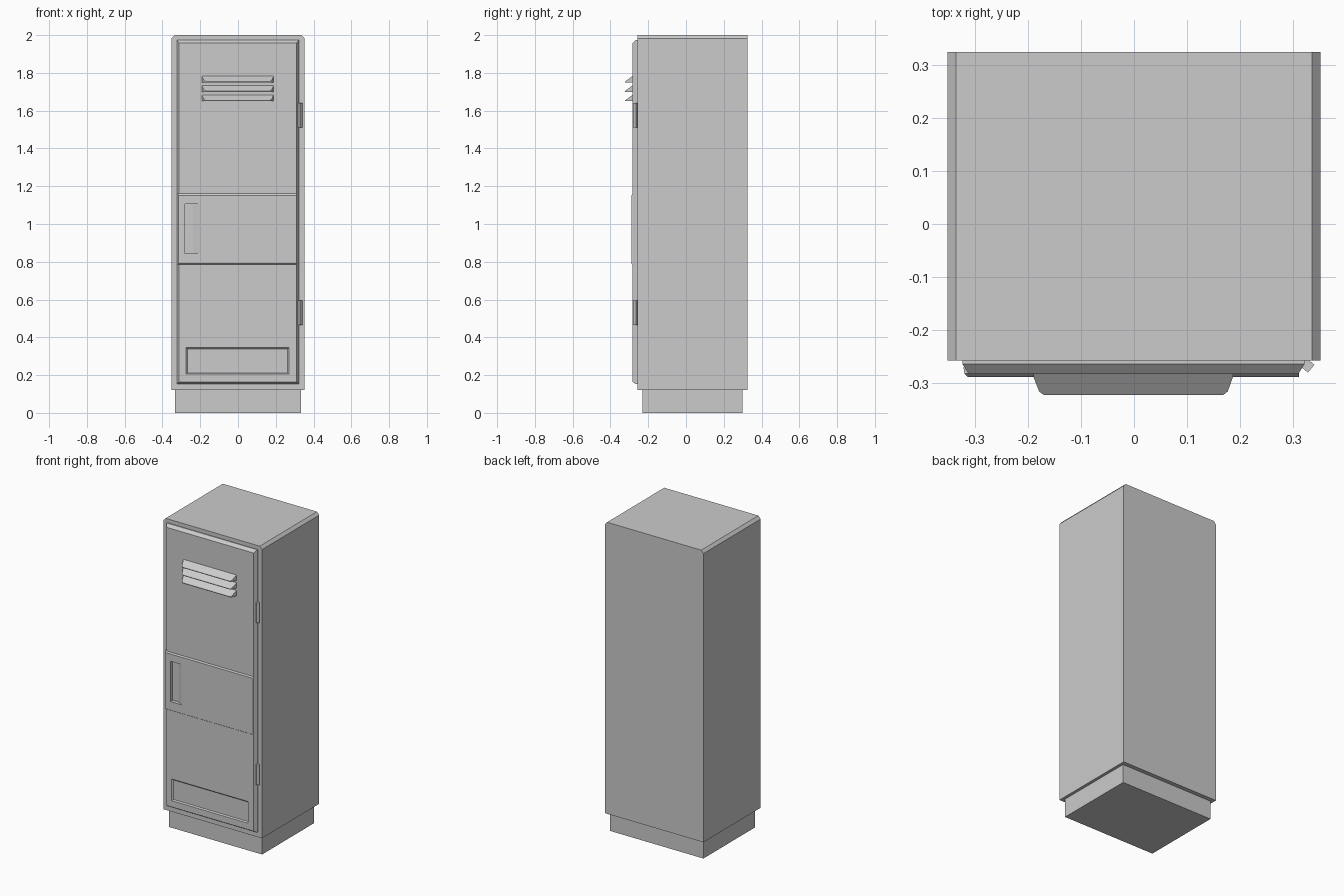
import bpy, bmesh, math

if "Cube" in bpy.data.objects:
    bpy.data.objects.remove(bpy.data.objects["Cube"])


def loft(name, rings):
    """Closed solid from a list of point rings with equal counts."""
    bm = bmesh.new()
    vs = [[bm.verts.new(p) for p in r] for r in rings]
    n = len(rings[0])
    for a, b in zip(vs, vs[1:]):
        for i in range(n):
            j = (i + 1) % n
            bm.faces.new((a[i], a[j], b[j], b[i]))
    bm.faces.new(vs[0])
    bm.faces.new(vs[-1])
    bmesh.ops.recalc_face_normals(bm, faces=bm.faces)
    me = bpy.data.meshes.new(name)
    bm.to_mesh(me)
    bm.free()
    ob = bpy.data.objects.new(name, me)
    bpy.context.collection.objects.link(ob)
    return ob


def slab(name, *layers):
    """Stack of front-facing rectangles, each (y, x0, x1, z0, z1)."""
    return loft(name, [[(x0, y, z0), (x1, y, z0), (x1, y, z1), (x0, y, z1)]
                       for y, x0, x1, z0, z1 in layers])


def cut(target, cutter):
    m = target.modifiers.new("cut", 'BOOLEAN')
    m.operation, m.solver, m.object = 'DIFFERENCE', 'EXACT', cutter
    bpy.context.view_layer.objects.active = target
    bpy.ops.object.modifier_apply(modifier=m.name)


# Plinth
slab("plinth", (-0.23, -0.333, 0.333, 0, 0.12), (0.298, -0.333, 0.333, 0, 0.12))

# Cabinet with chamfered top edges
outline = [(-0.352, 0.12), (0.352, 0.12), (0.352, 1.982), (0.336, 2.0),
           (-0.336, 2.0), (-0.352, 1.982)]
loft("cabinet", [[(x, y, z) for x, z in outline] for y in (-0.258, 0.325)])

# Door with bevelled rim, and its raised middle band
door = slab("door", (-0.25, -0.324, 0.322, 0.152, 1.975),
            (-0.264, -0.324, 0.322, 0.152, 1.975),
            (-0.283, -0.312, 0.31, 0.164, 1.958))
band = slab("door_band", (-0.27, -0.322, 0.316, 0.785, 1.162),
            (-0.282, -0.32, 0.311, 0.785, 1.162),
            (-0.289, -0.314, 0.311, 0.79, 1.152))

# Handle pocket: steep on the left, ramping out to the right
pocket = [(-0.28, -0.31), (-0.28, -0.266), (-0.237, -0.266),
          (-0.2, -0.289), (-0.2, -0.31)]
cutter = loft("pocket_cutter", [[(x, y, z) for x, y in pocket] for z in (0.845, 1.105)])
cut(door, cutter)
cut(band, cutter)

# Shallow pressed panel at the bottom of the door
panel = slab("panel_cutter", (-0.29, -0.282, 0.277, 0.198, 0.352),
             (-0.276, -0.268, 0.263, 0.212, 0.338))
cut(door, panel)
for c in (cutter, panel):
    bpy.data.objects.remove(c)

# Vent louvres: wedges sloping down and outward, with chamfered ends
for i, z in enumerate((1.65, 1.70, 1.75)):
    plan = [(-0.19, -0.28), (-0.19, -0.288), (-0.179, -0.316), (-0.17, -0.323),
            (0.168, -0.323), (0.177, -0.316), (0.187, -0.288), (0.187, -0.28)]
    low = [(x, y, z) for x, y in plan]
    high = [(x, y, z + 0.004 + 0.032 * (y + 0.323) / 0.043) for x, y in plan]
    loft(f"louvre_{i + 1}", [low, high])

# Hinge pins, four-sided
for name, z0, z1 in (("lower_hinge", 0.465, 0.595), ("upper_hinge", 1.51, 1.64)):
    loft(name, [[(0.327 + 0.0135 * math.cos(a), -0.267 + 0.0135 * math.sin(a), z)
                 for a in (math.radians(5 + 90 * k) for k in range(4))]
                for z in (z0, z1)])
